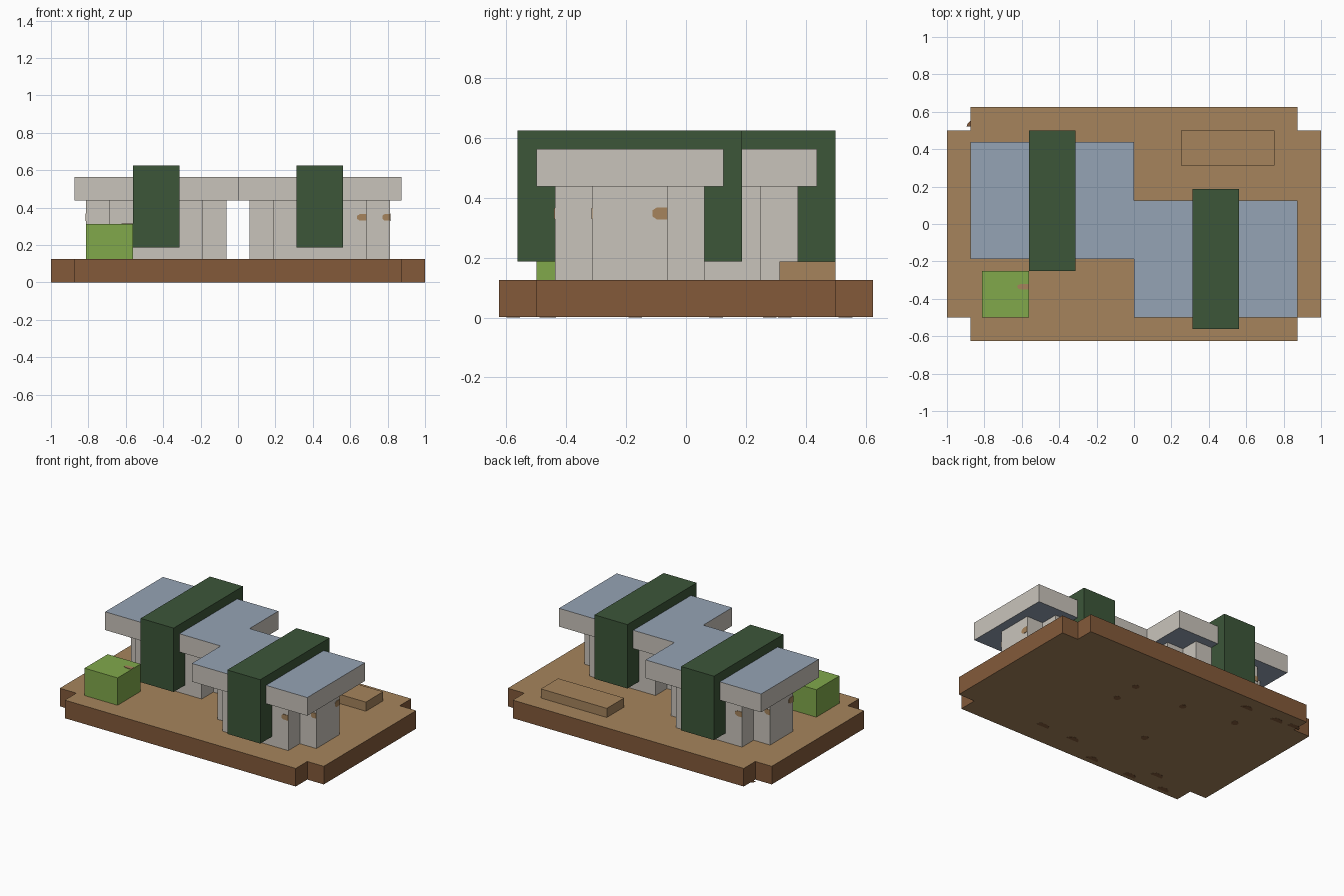
import bpy, bmesh, math
from mathutils import Vector

old = bpy.data.objects.get("Cube")
if old:
    bpy.data.objects.remove(old, do_unlink=True)

P = 1 / 16  # modelling grid step


def material(name, hexcode):
    rgb = [int(hexcode[i:i + 2], 16) / 255 for i in (0, 2, 4)]
    lin = [c / 12.92 if c <= 0.04045 else ((c + 0.055) / 1.055) ** 2.4 for c in rgb]
    m = bpy.data.materials.new(name)
    m.use_nodes = True
    m.diffuse_color = (*lin, 1)
    m.node_tree.nodes["Principled BSDF"].inputs["Base Color"].default_value = (*lin, 1)
    return m


TAN = material("tan", "A6845C")
BROWN = material("brown", "835A3A")
STONE = material("pale_stone", "C9C4BB")
BLUE = material("slate_blue", "95A3B5")
DARK = material("dark_green", "3C5639")
LIGHT = material("light_green", "81A94B")


def prism(name, points, sweep, side, caps=None):
    """Sweep a flat outline; level faces take the caps colour if given."""
    bm = bmesh.new()
    face = bm.faces.new([bm.verts.new(p) for p in points])
    out = bmesh.ops.extrude_face_region(bm, geom=[face])
    verts = [g for g in out["geom"] if isinstance(g, bmesh.types.BMVert)]
    bmesh.ops.translate(bm, verts=verts, vec=Vector(sweep))
    bmesh.ops.recalc_face_normals(bm, faces=bm.faces)
    mesh = bpy.data.meshes.new(name)
    if caps:
        for f in bm.faces:
            f.material_index = int(abs(f.normal.z) > 0.5)
    bm.to_mesh(mesh)
    bm.free()
    mesh.materials.append(side)
    if caps:
        mesh.materials.append(caps)
    obj = bpy.data.objects.new(name, mesh)
    bpy.context.collection.objects.link(obj)
    return obj


def box(name, x, y, z, side, caps=None):
    """Box from grid-step ranges."""
    pts = [(a * P, b * P, z[0] * P) for a, b in
           ((x[0], y[0]), (x[1], y[0]), (x[1], y[1]), (x[0], y[1]))]
    return prism(name, pts, (0, 0, (z[1] - z[0]) * P), side, caps)


def cross(hx, hy, notch, z):
    """Rectangle outline with its four corners notched out."""
    a, b = hx - notch, hy - notch
    pts = [(hx, -b), (hx, b), (a, b), (a, hy), (-a, hy), (-a, b),
           (-hx, b), (-hx, -b), (-a, -b), (-a, -hy), (a, -hy), (a, -b)]
    return [(u * P, v * P, z) for u, v in pts]


def mark(name, corner, back, up, normal):
    """Thin latch-shaped plate running back from a face edge."""
    shape = [(0, -.02), (.035, -.02), (.05, -.01), (.05, .01), (.035, .02), (0, .02)]
    c, b, u = Vector(corner), Vector(back), Vector(up)
    return prism(name, [c + b * s + u * t for s, t in shape], Vector(normal) * 0.003, TAN)


# Ground plinth
prism("plinth", cross(16, 10, 2, 0.001), (0, 0, 2 * P - 0.001), BROWN, TAN)

# Underside spots: round ones and half-round ones
dots = [(.22, .1), (.22, .28), (-.16, .28), (-.23, -.17), (-.54, .33)]
halves = [(-.48, .51), (-.72, .51), (-.85, .52), (.35, -.47), (.1, -.48),
          (-.15, -.59), (-.46, -.6), (-.59, -.49), (-.73, -.6)]
for group, radius, arc in ((dots, .024, 2 * math.pi), (halves, .045, math.pi)):
    for i, (x, y) in enumerate(group):
        steps = 10
        pts = [(x + radius * math.cos(arc * k / steps),
                y + radius * math.sin(arc * k / steps) * (1 if arc > 4 else .8), 0)
               for k in range(steps if arc > 4 else steps + 1)]
        prism(f"underside_spot_{len(group)}_{i}", pts, (0, 0, 0.001), BROWN)

# Two huts, the second turned half way round
for tag, s, cx, cy in (("left", 1, 7, -3), ("right", -1, -7, 2)):
    # Walls with notched corners
    walls = prism(f"{tag}_walls", cross(6, 4, 2, 2 * P), (0, 0, 5 * P), STONE)
    # Flat roof
    roof = box(f"{tag}_roof", (-7, 7), (-5, 5), (7, 9), STONE, BLUE)
    # Arch band over the roof, with legs hanging down both sides
    profile = [(-6, 3), (-6, 10), (6, 10), (6, 3), (4, 3), (4, 9), (-4, 9), (-4, 3)]
    arch = prism(f"{tag}_arch", [(-2 * P, y * P, z * P) for y, z in profile],
                 (4 * P, 0, 0), DARK)
    # Latches on the front and outer walls
    h = 0.348
    parts = [walls, roof, arch,
             mark(f"{tag}_front_latch", (4 * P, -4 * P, h), (-1, 0, 0), (0, 0, .9), (0, -1, 0)),
             mark(f"{tag}_corner_latch", (6 * P, -2 * P, h), (-.8, 0, 0), (0, 0, .9), (0, -1, 0)),
             mark(f"{tag}_side_latch", (6 * P, 2 * P, h), (0, -1, 0), (0, 0, 1), (1, 0, 0))]
    for o in parts:
        o.location = (cx * P, cy * P, 0)
        o.rotation_euler.z = 0 if s > 0 else math.pi

# Bush and low bench
box("bush", (-13, -9), (-8, -4), (2, 5), LIGHT)
mark("bush_mark", (-9 * P, -.335, 5 * P), (-1.2, 0, 0), (0, .75, 0), (0, 0, 1))
box("bench", (4, 12), (5, 8), (2, 3), TAN)
